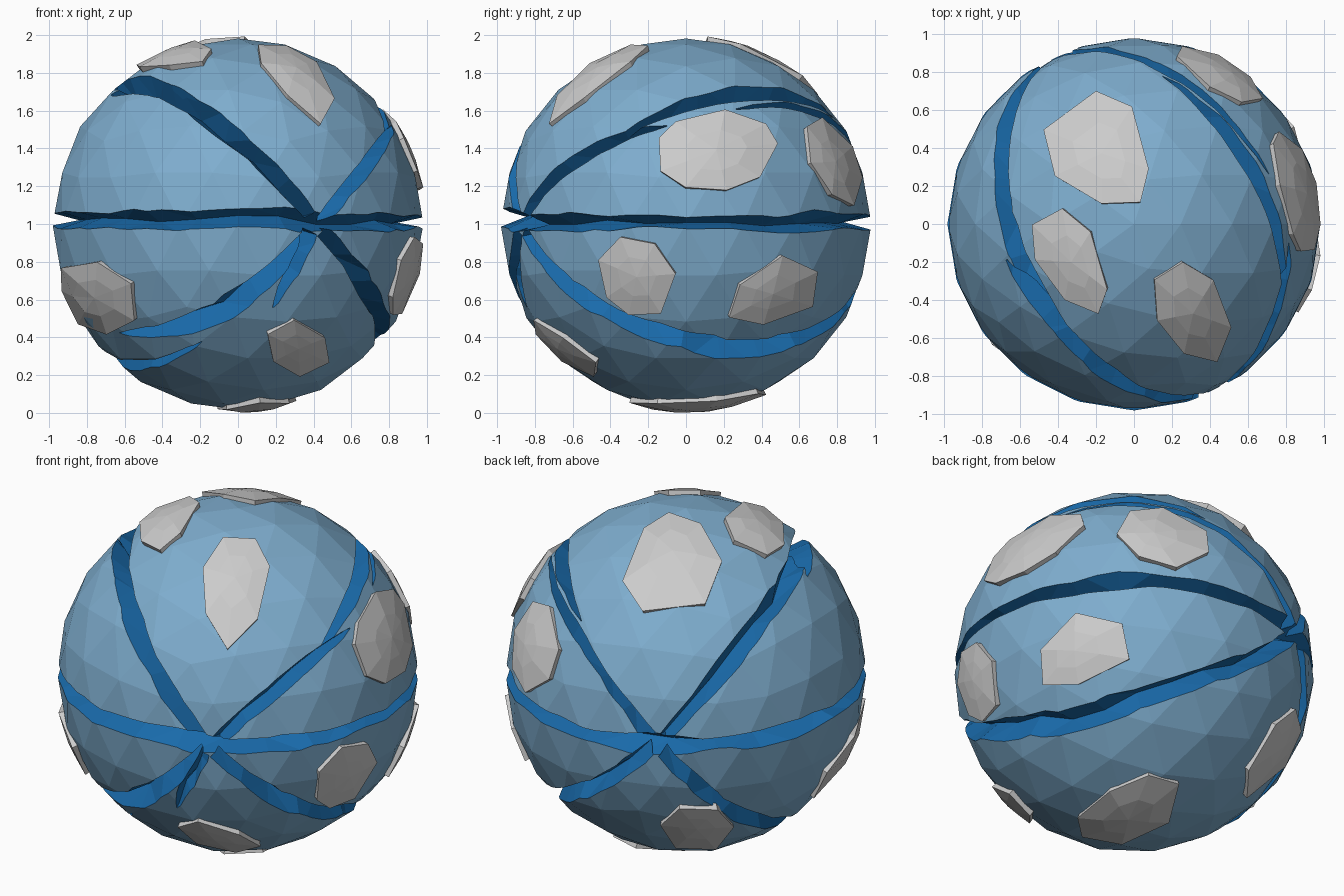
import bpy, bmesh, random
from math import sin, cos, pi, radians, sqrt
from mathutils import Vector

if "Cube" in bpy.data.objects:
    bpy.data.objects.remove(bpy.data.objects["Cube"])

random.seed(4)
CENTRE = Vector((0, 0, 1))
R = 0.982


def material(name, rgb):
    m = bpy.data.materials.new(name)
    m.diffuse_color = (*rgb, 1)
    m.use_nodes = True
    m.node_tree.nodes["Principled BSDF"].inputs["Base Color"].default_value = m.diffuse_color
    return m


LIGHT = material("light_blue", (0.21, 0.42, 0.62))
DARK = material("deep_blue", (0.01, 0.15, 0.42))


def make_object(name, bm, mat=None):
    bmesh.ops.recalc_face_normals(bm, faces=bm.faces)
    mesh = bpy.data.meshes.new(name)
    bm.to_mesh(mesh)
    bm.free()
    if mat:
        mesh.materials.append(mat)
    ob = bpy.data.objects.new(name, mesh)
    bpy.context.collection.objects.link(ob)
    return ob


# Cracks run like melon lines round a level pole through the two meeting points
POLE = Vector((cos(radians(-64.5)), sin(radians(-64.5)), 0))
SIDE = Vector((-POLE.y, POLE.x, 0))
UP = Vector((0, 0, 1))


def cutter(points, closed=False, depth=0.15):
    """V-shaped wedge following (direction, half width) points on the ball."""
    bm, rings, n = bmesh.new(), [], len(points)
    for i, (d, w) in enumerate(points):
        nxt = points[(i + 1) % n][0] if closed or i < n - 1 else d
        prv = points[i - 1][0] if closed or i > 0 else d
        side = d.cross(nxt - prv).normalized()
        w *= random.uniform(0.85, 1.15)
        cut = depth * min(1, 0.25 + w / 0.05)
        base = d * (R - cut) + side * w * random.uniform(-0.5, 0.5)
        outer = [d * (R + 0.08) + side * w * 1.5 * s for s in (1, -1)]
        rings.append([bm.verts.new(p + CENTRE) for p in (*outer, base)])
    for i in range(n if closed else n - 1):
        p, q = rings[i], rings[(i + 1) % n]
        for k in range(3):
            bm.faces.new((p[k], p[(k + 1) % 3], q[(k + 1) % 3], q[k]))
    if not closed:
        bm.faces.new(rings[0])
        bm.faces.new(rings[-1])
    bmesh.ops.triangulate(bm, faces=bm.faces)
    ob = make_object("crack_cutter", bm, DARK)
    ob.hide_render = True
    return ob


def crack(t0, t1, roll0, roll1, w0, wmid, w1):
    """From t0 to t1 degrees off the pole, rolling round it, with a bulging width."""
    n = max(4, round((t1 - t0) / 13))
    pts = []
    for i in range(n + 1):
        f = i / n
        t, r = radians(t0 + (t1 - t0) * f), radians(roll0 + (roll1 - roll0) * f)
        d = POLE * cos(t) + (SIDE * sin(r) + UP * cos(r)) * sin(t)
        ends = w0 + (w1 - w0) * f
        pts.append((d, ends + (wmid - ends) * sin(pi * f)))
    return cutter(pts)


# Ball
bm = bmesh.new()
bmesh.ops.create_icosphere(bm, subdivisions=3, radius=R)
for v in bm.verts:
    v.co += CENTRE
ball = make_object("cracked_ball", bm, LIGHT)
ball.data.materials.append(DARK)

# Middle ring crack
ring = []
for i in range(24):
    a = radians(i * 15)
    ring.append((Vector((cos(a), sin(a), random.uniform(-0.005, 0.03))).normalized(),
                 random.uniform(0.035, 0.065)))
cutters = [cutter(ring, True)]
CRACKS = [
    (3, 177, -41, -39, .04, .065, .04),    # upper left
    (55, 97, -37, -45, .01, .06, .01),     # blade beside it
    (3, 63, 45, 53, .04, .04, .004),       # upper right, three blades
    (48, 131, 50, 40, .004, .055, .004),
    (86, 177, 51, 37, .004, .03, .04),
    (3, 81, 216, 233, .04, .06, .004),     # lower left, two blades
    (54, 177, 218, 222, .004, .06, .04),
    (3, 177, 134, 131, .04, .065, .04),    # lower right
    (3, 30, 207, 204, .04, .04, .004),     # short front blade
]
cutters += [crack(*c) for c in CRACKS]
for c in cutters:
    mod = ball.modifiers.new("cut", "BOOLEAN")
    mod.operation, mod.object, mod.solver = "DIFFERENCE", c, "EXACT"
    mod.material_mode = "TRANSFER"
bpy.context.view_layer.update()
cut_mesh = bpy.data.meshes.new_from_object(ball.evaluated_get(bpy.context.evaluated_depsgraph_get()))
ball.modifiers.clear()
ball.data = cut_mesh
for c in cutters:
    bpy.data.objects.remove(c)

# Grey surface plates, placed by looking at the ball from a side
FRONT, RIGHT, TOP, BOTTOM, BACK_LEFT = (0, 0), (90, 0), (0, 90), (0, -90), (215, 27)


def on_ball(view, x, y):
    a, e = radians(view[0]), radians(view[1])
    right = Vector((cos(a), sin(a), 0))
    out = Vector((sin(a) * cos(e), -cos(a) * cos(e), sin(e)))
    return (right * x + out.cross(right) * y
            + out * sqrt(max(0, 1 - x * x - y * y))).normalized()


def plate(name, view, cx, cy, length, width, angle, taper, sides=7):
    """Irregular slab: half length along angle, half width across, narrowing by taper."""
    a, outline = radians(angle), []
    for i in range(sides):
        th = 2 * pi * i / sides + random.uniform(-0.15, 0.15)
        u = 1.06 * length * cos(th)
        v = 1.08 * width * sin(th) * (1 - taper * cos(th))
        outline.append((u * cos(a) - v * sin(a), u * sin(a) + v * cos(a)))
    bm = bmesh.new()

    def loop(scale, radius):
        return [bm.verts.new(on_ball(view, cx + x * scale, cy + y * scale) * radius + CENTRE)
                for x, y in outline]
    low, rim, mid = loop(1, 0.95), loop(1, 1.0), loop(0.5, 1.0)
    hub, foot = (bm.verts.new(on_ball(view, cx, cy) * r + CENTRE) for r in (1.003, 0.94))
    for i in range(sides):
        j = (i + 1) % sides
        bm.faces.new((low[i], low[j], rim[j], rim[i]))
        bm.faces.new((rim[i], rim[j], mid[j], mid[i]))
        bm.faces.new((mid[i], mid[j], hub))
        bm.faces.new((low[j], low[i], foot))
    make_object(name, bm)


plate("plate_top_front", TOP, .31, -.47, .27, .17, -62, .1)
plate("plate_top_back", TOP, -.17, .37, .31, .24, -55, .35)
plate("plate_top_left", TOP, -.33, -.2, .29, .15, -62, .2)
plate("plate_back_right", RIGHT, .79, .33, .24, .11, -64, .1)
plate("plate_right_upper", RIGHT, .16, .39, .31, .2, 5, 0, 9)
plate("plate_right_front", RIGHT, -.26, -.28, .22, .18, -50, 0)
plate("plate_right_back", RIGHT, .46, -.37, .25, .15, 25, -.3, 6)
plate("plate_left_front", FRONT, -.76, -.39, .23, .17, -25, 0)
plate("plate_front_lower", FRONT, .32, -.66, .17, .13, -30, 0, 6)
plate("plate_bottom", BOTTOM, .1, -.07, .35, .2, 90, 0)
plate("plate_back_left", BACK_LEFT, .06, -.87, .19, .11, 0, 0, 6)
